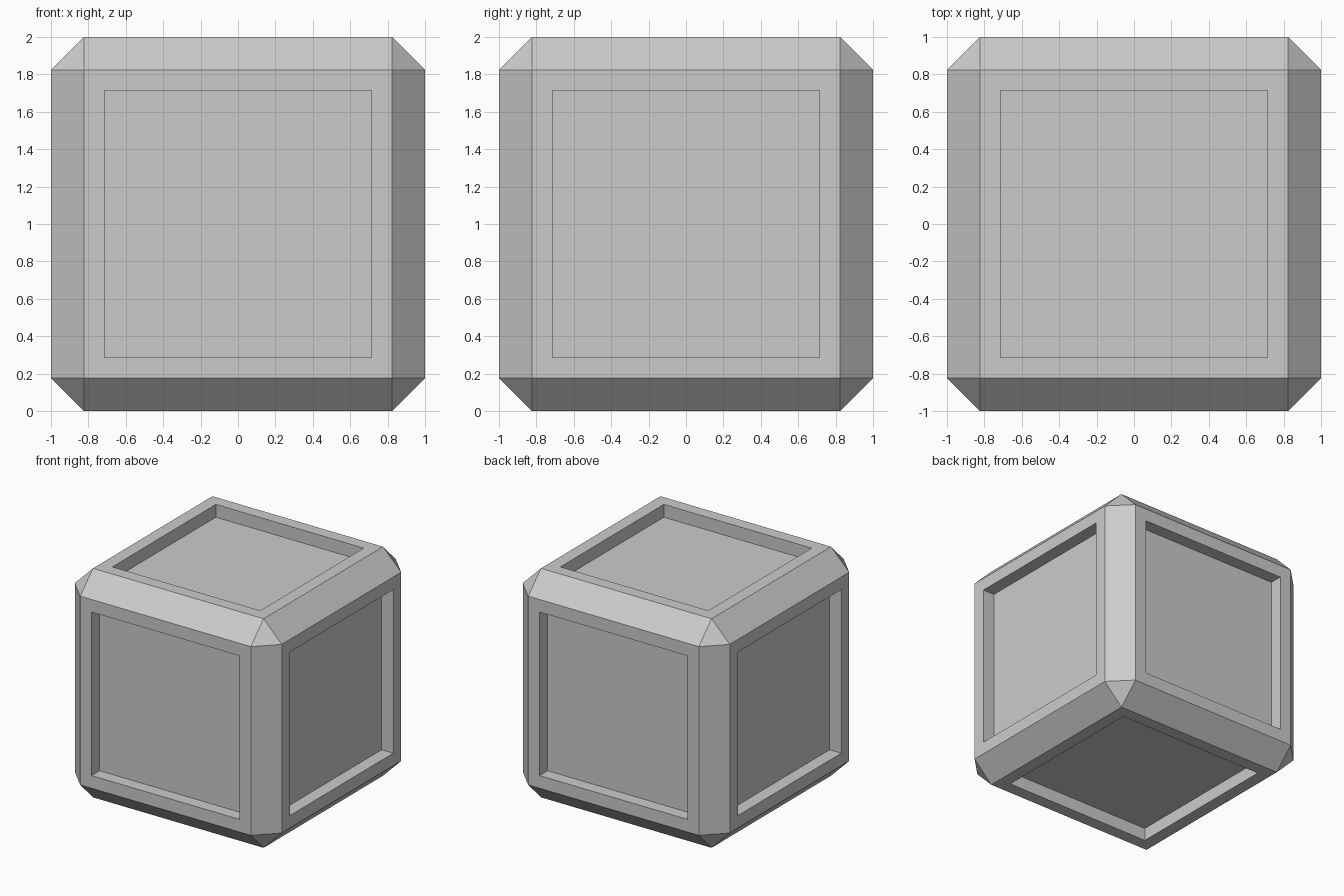
import bpy, bmesh
from mathutils import Vector

if "Cube" in bpy.data.objects:
    bpy.data.objects.remove(bpy.data.objects["Cube"])

CHAMFER = 0.176   # edge chamfer
RIM = 0.11        # width of the frame around each panel
DEPTH = 0.112     # depth of the sunken panel

bm = bmesh.new()

# Chamfered cube body
bmesh.ops.create_cube(bm, size=2.0)
bmesh.ops.bevel(bm, geom=bm.edges[:], offset=CHAMFER, offset_type='OFFSET',
                segments=1, profile=0.5, affect='EDGES')

# Sunken square panel on each of the six sides
bm.normal_update()
sides = [f for f in bm.faces if max(abs(c) for c in f.normal) > 0.99]
bmesh.ops.inset_individual(bm, faces=sides, thickness=RIM, depth=0.0,
                           use_even_offset=True)
normals = [f.normal.copy() for f in sides]
panels = bmesh.ops.extrude_discrete_faces(bm, faces=sides)["faces"]
for face, n in zip(panels, normals):
    axis = max(range(3), key=lambda i: abs(face.calc_center_median()[i]))
    inward = Vector((0, 0, 0))
    inward[axis] = -1 if face.calc_center_median()[axis] > 0 else 1
    bmesh.ops.translate(bm, verts=face.verts[:], vec=inward * DEPTH)

# Stand on the ground
bmesh.ops.translate(bm, verts=bm.verts[:], vec=(0, 0, 1))
bmesh.ops.recalc_face_normals(bm, faces=bm.faces[:])

mesh = bpy.data.meshes.new("panelled_cube")
bm.to_mesh(mesh)
bm.free()
cube = bpy.data.objects.new("panelled_cube", mesh)
bpy.context.collection.objects.link(cube)
